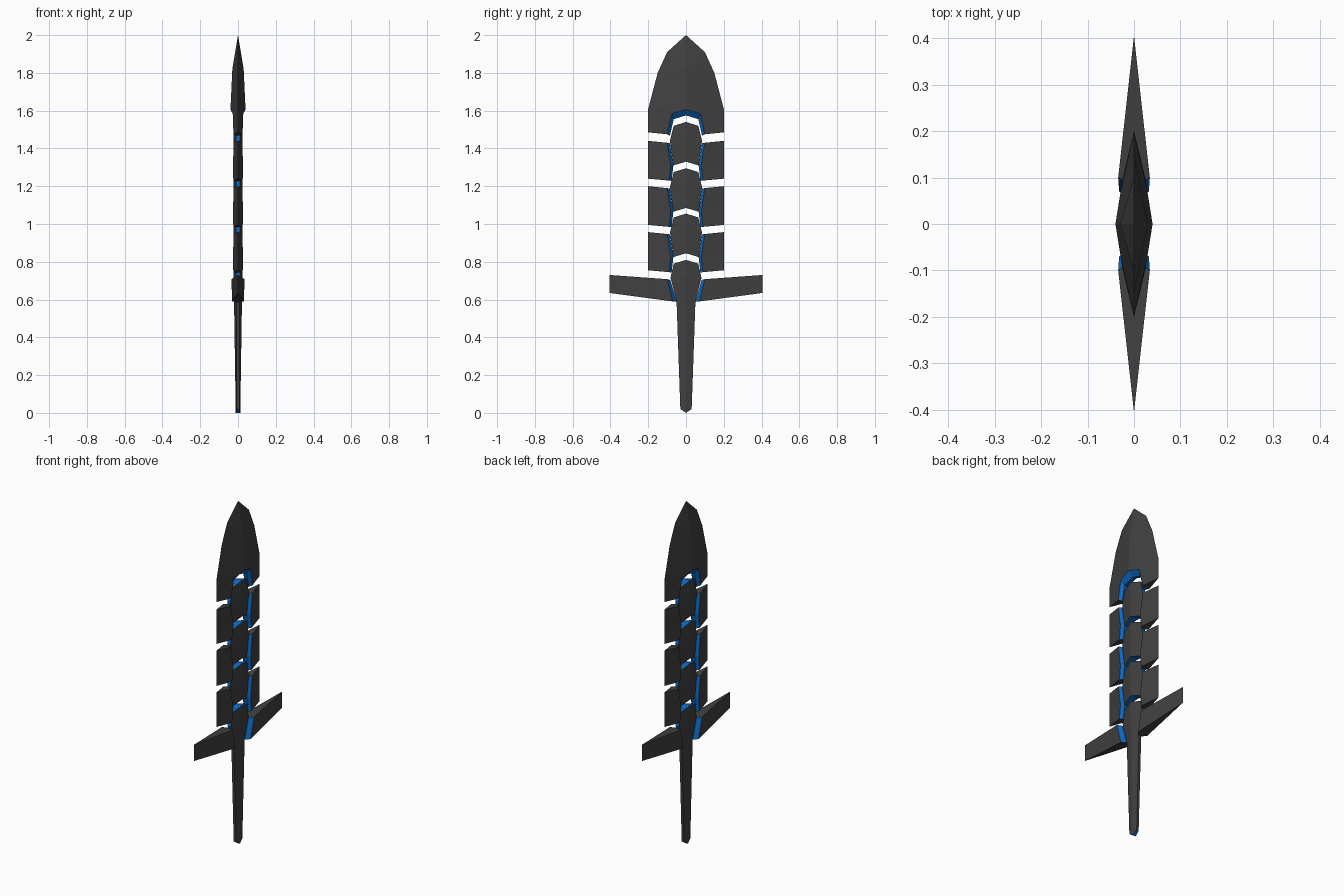
import bpy, bmesh

if "Cube" in bpy.data.objects:
    bpy.data.objects.remove(bpy.data.objects["Cube"])


def material(name, rgb):
    m = bpy.data.materials.new(name)
    m.diffuse_color = (*rgb, 1)
    m.use_nodes = True
    m.node_tree.nodes["Principled BSDF"].inputs["Base Color"].default_value = m.diffuse_color
    return m


MATS = [material("dark_steel", (0.052, 0.052, 0.052)),
        material("glow_blue", (0.004, 0.14, 0.54))]
DARK, BLUE = 0, 1
RIM = 0.01  # half thickness of the blue rims


def plate(name, strips, wall_rule):
    """Double-sided plate. Each strip is (row_a, row_b, colour); rows hold
    (x, y, z) points. Mirrored in y and x, with open borders walled."""
    bm = bmesh.new()
    for a, b, colour in strips:
        for i in range(len(a) - 1):
            quad = [a[i], a[i + 1], b[i + 1], b[i]]
            pts = [p for n, p in enumerate(quad) if p not in quad[:n]]
            for s in (1, -1):
                f = bm.faces.new([bm.verts.new((x, s * y, z)) for x, y, z in pts])
                f.material_index = colour
    bmesh.ops.remove_doubles(bm, verts=bm.verts, dist=1e-5)
    front = list(bm.faces)
    border = [e for e in bm.edges if len(e.link_faces) == 1]
    back = {v: (bm.verts.new((-v.co.x, v.co.y, v.co.z)) if v.co.x > 0 else v)
            for v in list(bm.verts)}
    for f in front:
        g = bm.faces.new([back[v] for v in reversed(f.verts)])
        g.material_index = f.material_index
    for e in border:
        a, b = e.verts
        ring = list(dict.fromkeys([a, b, back[b], back[a]]))
        if len(ring) > 2:
            w = bm.faces.new(ring)
            w.material_index = wall_rule(a.co, b.co)
    bmesh.ops.recalc_face_normals(bm, faces=bm.faces)
    me = bpy.data.meshes.new(name)
    bm.to_mesh(me)
    bm.free()
    for m in MATS:
        me.materials.append(m)
    ob = bpy.data.objects.new(name, me)
    bpy.context.collection.objects.link(ob)
    return ob


def inner_wall(a, b):
    # only the inner rim of a side plate is blue
    return BLUE if max(a.x, b.x) < RIM + 1e-4 and min(a.x, b.x) > 0.001 else DARK


# Blade tip with chevron notch
outer = [(0, .2, 1.485), (0, .2, 1.61), (0, .15, 1.8), (0, .1, 1.91), (0, 0, 2)]
inner = [(.024, .1, 1.475), (.028, .075, 1.585), (.04, 0, 1.605),
         (.03, 0, 1.82), (0, 0, 2)]
notch = [(RIM, .085, 1.468), (RIM, .065, 1.555), (RIM, 0, 1.575)]
plate("blade_tip", [(outer, inner, DARK), (inner[:3], notch, BLUE)], inner_wall)

# Paired side blade segments
for n, (lo, hi) in enumerate([(1.24, 1.44), (.995, 1.2), (.755, .957)]):
    mid = lo + .07
    outer = [(0, .2, lo), (0, .2, mid), (0, .2, hi)]
    inner = [(.025, .09, lo - .01), (.026, .08, mid), (.024, .1, hi - .01)]
    rim = [(RIM, .076, lo - .012), (RIM, .067, mid), (RIM, .085, hi - .012)]
    plate(f"side_segment_{n + 1}",
          [(outer, inner, DARK), (inner, rim, BLUE)], inner_wall)

# Cross guard
outer = [(0, .405, .635), (0, .405, .73)]
inner = [(.032, .07, .59), (.034, .1, .708)]
rim = [(RIM, .05, .588), (RIM, .083, .704)]
plate("cross_guard", [(outer, inner, DARK), (inner, rim, BLUE)], inner_wall)

# Central spine segments
for n, (lo, hi) in enumerate([(1.33, 1.54), (1.085, 1.295), (.845, 1.055)]):
    edge = [(RIM, .067, lo - .02), (RIM, .085, hi - .1), (RIM, .065, hi - .02)]
    ridge = [(.025, 0, lo), (.025, 0, hi - .09), (.025, 0, hi)]
    plate(f"spine_segment_{n + 1}", [(edge, ridge, DARK)], lambda a, b: BLUE)

# Handle with flared top
edge = [(.007, .03, .02), (.008, .05, .59), (RIM, .082, .715), (RIM, .065, .79)]
ridge = [(.012, 0, 0), (.021, 0, .59), (.025, 0, .72), (.025, 0, .81)]
plate("handle", [(edge, ridge, DARK)],
      lambda a, b: BLUE if min(a.z, b.z) > .58 or max(a.z, b.z) < .1 else DARK)
